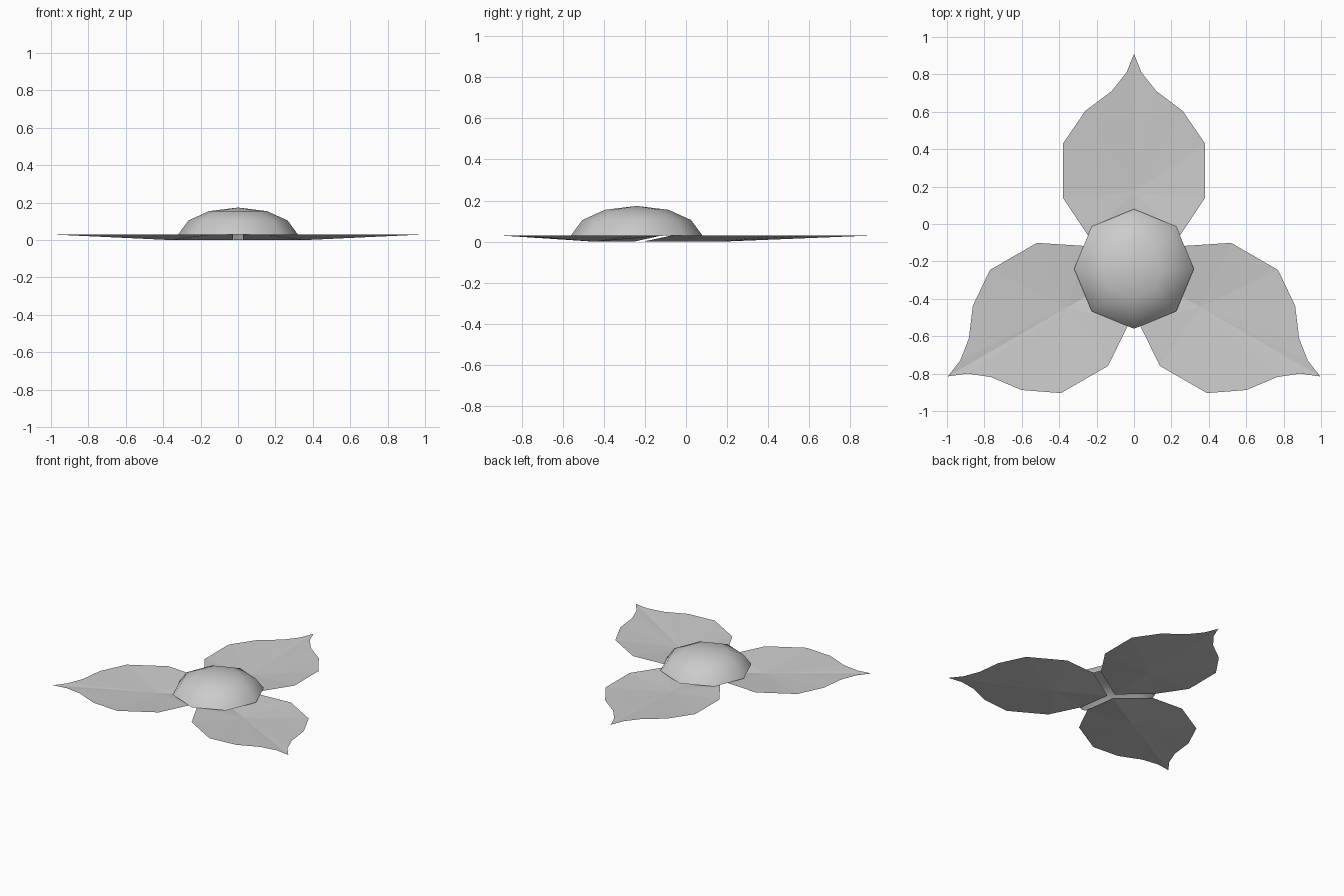
import bpy, bmesh
from math import sin, cos, radians

cube = bpy.data.objects.get("Cube")
if cube:
    bpy.data.objects.remove(cube, do_unlink=True)

CENTRE = (0, -0.24, 0)
RIM = 0.03

grey = bpy.data.materials.new("pale grey")
grey.use_nodes = True
colour = (0.6, 0.6, 0.6, 1)
grey.diffuse_color = colour
grey.node_tree.nodes["Principled BSDF"].inputs["Base Color"].default_value = colour


def make_object(name, bm, smooth=False):
    mesh = bpy.data.meshes.new(name)
    bm.to_mesh(mesh)
    bm.free()
    mesh.materials.append(grey)
    for p in mesh.polygons:
        p.use_smooth = smooth
    ob = bpy.data.objects.new(name, mesh)
    bpy.context.collection.objects.link(ob)
    ob.location = CENTRE
    return ob


# Petal: flat rim outline with a sunken midrib, mirrored about its axis
half_outline = [(0.24, 0.17), (0.38, 0.38), (0.38, 0.67), (0.26, 0.845),
                (0.12, 0.95), (0.04, 1.05)]


def petal(name, angle):
    bm = bmesh.new()
    base = bm.verts.new((0, 0.03, 0))
    belly = bm.verts.new((0, 0.41, 0))
    tip = bm.verts.new((0, 1.15, RIM))
    for side in (1, -1):
        rim = [base] + [bm.verts.new((side * x, y, RIM)) for x, y in half_outline] + [tip]
        for a, b in zip(rim, rim[1:]):
            bm.faces.new((belly, a, b) if side == 1 else (belly, b, a))
    for f in bm.faces:
        f.normal_update()
        if f.normal.z < 0:
            f.normal_flip()
    make_object(name, bm).rotation_euler.z = radians(angle)


for name, angle in (("back_petal", 0), ("right_petal", 120), ("left_petal", 240)):
    petal(name, angle)

# Central dome: eight-sided, open underneath
SIDES = 8
bm = bmesh.new()
rings = []
for radius, z in ((0.32, RIM), (0.265, 0.105), (0.155, 0.155)):
    rings.append([bm.verts.new((radius * cos(radians(i * 360 / SIDES)),
                                radius * sin(radians(i * 360 / SIDES)), z))
                  for i in range(SIDES)])
top = bm.verts.new((0, 0, 0.174))
for i in range(SIDES):
    j = (i + 1) % SIDES
    for low, high in zip(rings, rings[1:]):
        bm.faces.new((low[i], low[j], high[j], high[i]))
    bm.faces.new((rings[-1][i], rings[-1][j], top))
make_object("centre_dome", bm, smooth=True)
